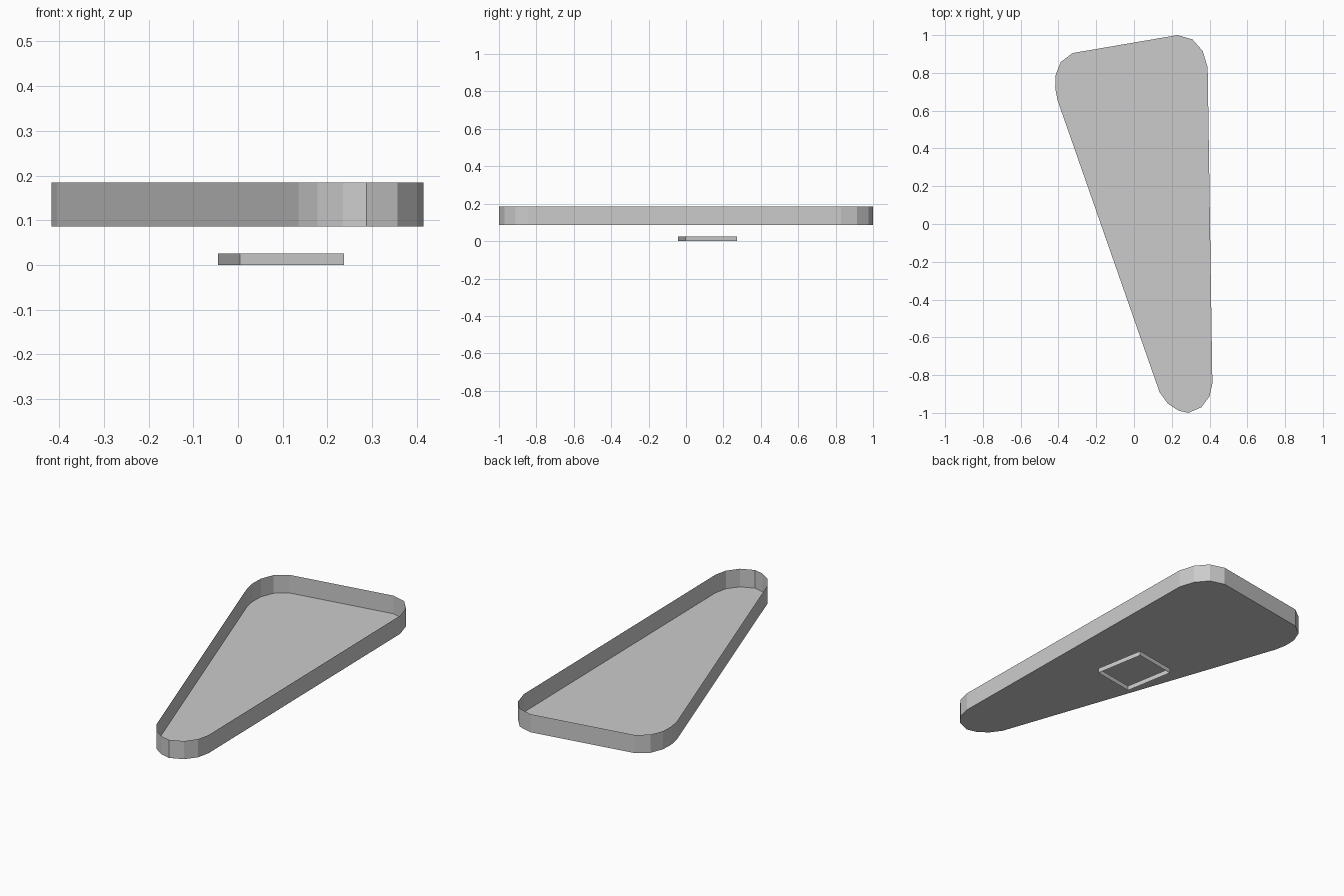
import bpy
import bmesh

default_cube = bpy.data.objects.get("Cube")
if default_cube:
    bpy.data.objects.remove(default_cube, do_unlink=True)


def make_material(name, colour):
    material = bpy.data.materials.new(name)
    material.use_nodes = True
    material.diffuse_color = colour
    shader = next(n for n in material.node_tree.nodes if n.type == "BSDF_PRINCIPLED")
    shader.inputs["Base Color"].default_value = colour
    return material


def sheet_wall(name, outline, bottom, top, material, floor=False):
    """Raise a thin wall along a closed outline, optionally with a floor sheet."""
    bm = bmesh.new()
    lower = [bm.verts.new((x, y, bottom)) for x, y in outline]
    upper = [bm.verts.new((x, y, top)) for x, y in outline]
    count = len(outline)
    for i in range(count):
        j = (i + 1) % count
        bm.faces.new((lower[i], lower[j], upper[j], upper[i]))
    if floor:
        bm.faces.new(list(reversed(lower)))
    mesh = bpy.data.meshes.new(name)
    bm.to_mesh(mesh)
    bm.free()
    mesh.materials.append(material)
    part = bpy.data.objects.new(name, mesh)
    bpy.context.collection.objects.link(part)
    return part


grey = make_material("light grey", (0.6, 0.6, 0.6, 1.0))

# Rounded corners of the tapering tray, counter-clockwise from above
front_corner = [(0.135, -0.89), (0.178, -0.95), (0.235, -0.988), (0.288, -1.0),
                (0.357, -0.97), (0.4, -0.912), (0.415, -0.845)]
back_left_corner = [(0.39, 0.828), (0.364, 0.915), (0.31, 0.977), (0.23, 1.0)]
back_right_corner = [(-0.325, 0.905), (-0.388, 0.857), (-0.415, 0.788),
                     (-0.417, 0.72), (-0.405, 0.656)]

# Open-topped tray with a flat floor
sheet_wall("tray", front_corner + back_left_corner + back_right_corner,
           0.086, 0.184, grey, floor=True)

# Open, slightly turned square frame below the tray
frame_outline = [(0.004, -0.043), (0.237, -0.003), (0.188, 0.273), (-0.045, 0.233)]
sheet_wall("lower_frame", frame_outline, 0.0, 0.026, grey)
